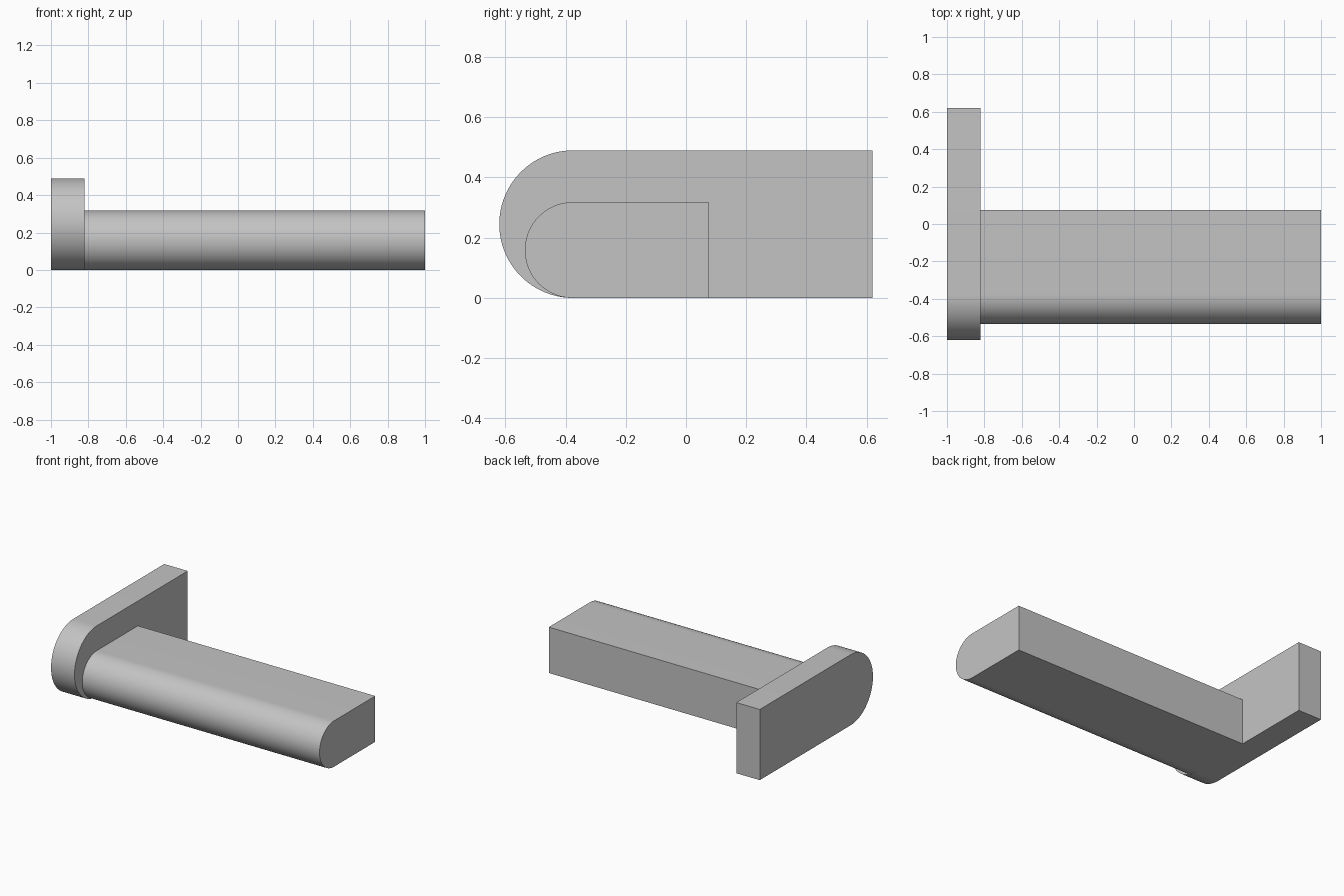
import bpy
import bmesh
from math import sin, cos, pi

cube = bpy.data.objects.get("Cube")
if cube:
    bpy.data.objects.remove(cube, do_unlink=True)

# Single plain grey material
grey = bpy.data.materials.new("plain grey")
grey.use_nodes = True
colour = (0.55, 0.55, 0.55, 1)
grey.diffuse_color = colour
grey.node_tree.nodes["Principled BSDF"].inputs["Base Color"].default_value = colour


def round_front_bar(name, x_start, x_end, y_front, y_back, height, steps=48):
    """Extrude a side profile with a half-round front and a square back."""
    radius = height / 2
    centre = y_front + radius
    profile = [(y_back, height)]
    for i in range(steps + 1):
        a = pi / 2 + pi * i / steps
        profile.append((centre + radius * cos(a), radius + radius * sin(a)))
    profile.append((y_back, 0))

    bm = bmesh.new()
    face = bm.faces.new([bm.verts.new((x_start, y, z)) for y, z in profile])
    result = bmesh.ops.extrude_face_region(bm, geom=[face])
    moved = [v for v in result["geom"] if isinstance(v, bmesh.types.BMVert)]
    bmesh.ops.translate(bm, vec=(x_end - x_start, 0, 0), verts=moved)
    bmesh.ops.recalc_face_normals(bm, faces=bm.faces)

    mesh = bpy.data.meshes.new(name)
    bm.to_mesh(mesh)
    bm.free()
    mesh.materials.append(grey)
    obj = bpy.data.objects.new(name, mesh)
    bpy.context.collection.objects.link(obj)

    bpy.ops.object.select_all(action="DESELECT")
    obj.select_set(True)
    bpy.context.view_layer.objects.active = obj
    bpy.ops.object.shade_smooth_by_angle(angle=pi / 6)
    return obj


# Upright end plate, then the long arm standing out from it
round_front_bar("end_plate", -1, -0.82, -0.62, 0.62, 0.49)
round_front_bar("long_arm", -0.82, 1, -0.535, 0.075, 0.318)
